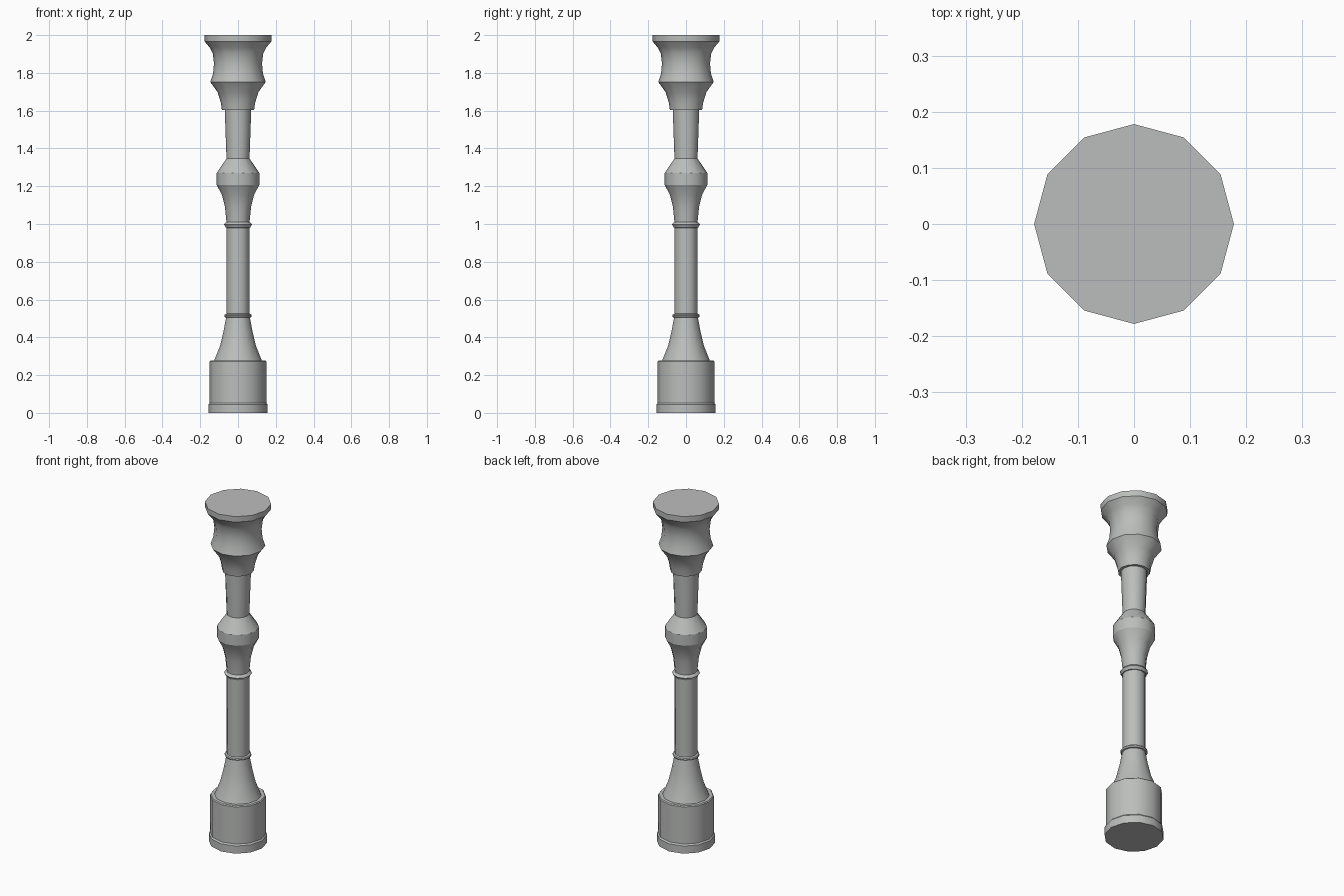
import bpy, bmesh, math

if "Cube" in bpy.data.objects:
    bpy.data.objects.remove(bpy.data.objects["Cube"])

SIDES = 12

# Dark stone grey
stone = bpy.data.materials.new("stone_grey")
stone.diffuse_color = (.5, .515, .503, 1)
stone.use_nodes = True
stone.node_tree.nodes["Principled BSDF"].inputs["Base Color"].default_value = stone.diffuse_color


def lathe(name, profile, cap_bottom=False, cap_top=False):
    """Revolve (radius, height) points around z into a 12-sided shell."""
    bm = bmesh.new()
    rings = []
    for r, z in profile:
        rings.append([bm.verts.new((r * math.cos(2 * math.pi * i / SIDES),
                                    r * math.sin(2 * math.pi * i / SIDES), z))
                      for i in range(SIDES)])
    for a, b in zip(rings, rings[1:]):
        for i in range(SIDES):
            j = (i + 1) % SIDES
            bm.faces.new((a[i], a[j], b[j], b[i]))
    if cap_bottom:
        bm.faces.new(rings[0][::-1])
    if cap_top:
        bm.faces.new(rings[-1])
    mesh = bpy.data.meshes.new(name)
    bm.to_mesh(mesh)
    bm.free()
    mesh.materials.append(stone)
    obj = bpy.data.objects.new(name, mesh)
    bpy.context.collection.objects.link(obj)
    bpy.ops.object.select_all(action='DESELECT')
    obj.select_set(True)
    bpy.context.view_layer.objects.active = obj
    bpy.ops.object.shade_smooth_by_angle(angle=math.radians(31.5))
    return obj


# Each section starts on the ring where the one below ends.
# Plinth band and drum-shaped foot with its inset top
lathe("base_band", [(.157, 0), (.157, .045), (.15, .053)], cap_bottom=True)
lathe("base_drum", [(.15, .053), (.15, .272), (.145, .277), (.126, .277)])

# Flared skirt above the foot
lathe("lower_flare", [(.126, .277), (.095, .355), (.077, .43), (.063, .505)])

# Thin collar rings at each end of the shaft
lathe("lower_collar", [(.063, .505), (.07, .507), (.073, .515),
                       (.07, .521), (.061, .525)])
lathe("shaft", [(.061, .525), (.061, .98)])
lathe("upper_collar", [(.061, .98), (.066, .981), (.067, .987),
                       (.075, .997), (.066, 1.008), (.061, 1.01)])

# Bulging knop in the middle, with crisp edges around its belt
lathe("knop_lower", [(.061, 1.01), (.069, 1.09), (.085, 1.155), (.113, 1.207)])
lathe("knop_belt", [(.113, 1.207), (.113, 1.27)])
lathe("knop_upper", [(.113, 1.27), (.061, 1.347)])

# Slightly widening neck
lathe("neck", [(.061, 1.347), (.07, 1.603)])

# Waisted capital with flat top slab
lathe("capital", [(.07, 1.603), (.085, 1.603), (.091, 1.642), (.108, 1.698),
                  (.147, 1.752), (.132, 1.797), (.127, 1.85), (.134, 1.905),
                  (.15, 1.934), (.177, 1.967)])
lathe("top_slab", [(.177, 1.967), (.178, 2.0)], cap_top=True)
